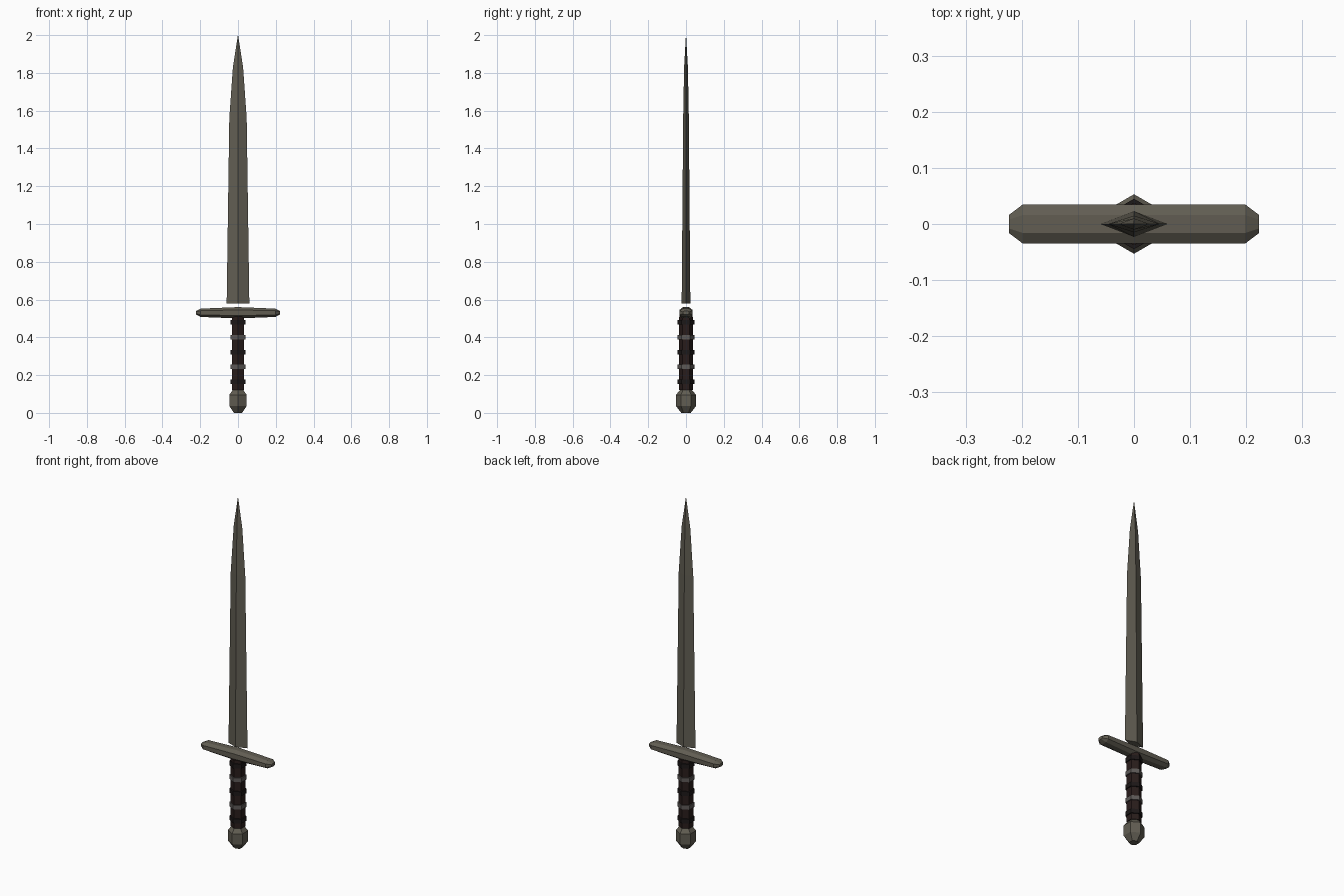
import bpy, bmesh
from math import cos, sin, tau

cube = bpy.data.objects.get("Cube")
if cube:
    bpy.data.objects.remove(cube)


def material(name, color):
    m = bpy.data.materials.new(name)
    m.use_nodes = True
    m.diffuse_color = (*color, 1)
    bsdf = m.node_tree.nodes["Principled BSDF"]
    bsdf.inputs["Base Color"].default_value = (*color, 1)
    return m


steel = material("dull steel", (0.12, 0.11, 0.085))
leather = material("dark brown leather", (0.022, 0.012, 0.011))
black = material("black leather", (0.012, 0.009, 0.009))
ring = material("grey ring", (0.11, 0.10, 0.095))


def loft(name, sections, mat):
    """Bridge matching rings of points and cap both ends."""
    bm = bmesh.new()
    rings = [[bm.verts.new(p) for p in s] for s in sections]
    for a, b in zip(rings, rings[1:]):
        for i in range(len(a)):
            j = (i + 1) % len(a)
            bm.faces.new((a[i], a[j], b[j], b[i]))
    bm.faces.new(rings[0])
    bm.faces.new(rings[-1])
    bmesh.ops.remove_doubles(bm, verts=bm.verts, dist=0.0001)
    bmesh.ops.recalc_face_normals(bm, faces=bm.faces)
    mesh = bpy.data.meshes.new(name)
    bm.to_mesh(mesh)
    bm.free()
    mesh.materials.append(mat)
    obj = bpy.data.objects.new(name, mesh)
    bpy.context.collection.objects.link(obj)
    return obj


def polygon(z, rx, ry, sides):
    """Horizontal ring with a corner on the front and back."""
    return [(rx * sin(tau * i / sides), ry * cos(tau * i / sides), z)
            for i in range(sides)]


# Blade: diamond section narrowing to a point
blade = [(0.58, 0.06, 0.023), (1.56, 0.046, 0.015),
         (1.83, 0.027, 0.010), (2.0, 0.0005, 0.0005)]
loft("blade", [polygon(z, w, t, 4) for z, w, t in blade], steel)


# Crossguard: eight-sided bar, thickest in the middle, with bevelled ends
def guard_section(x, y, flat_y, h, flat_h):
    corners = [(y, flat_h), (flat_y, h), (-flat_y, h), (-y, flat_h),
               (-y, -flat_h), (-flat_y, -h), (flat_y, -h), (y, -flat_h)]
    return [(x, a, 0.53 + b) for a, b in corners]


half = [(0, 0.035, 0.016, 0.03, 0.015), (0.198, 0.035, 0.016, 0.022, 0.011),
        (0.223, 0.016, 0.008, 0.009, 0.005)]
bar = [(-s[0], *s[1:]) for s in half[:0:-1]] + half
loft("crossguard", [guard_section(*s) for s in bar], steel)

# Grip with alternating raised bands
loft("grip", [polygon(z, 0.038, 0.038, 6) for z in (0.12, 0.51)], leather)
for i in range(5):
    z = 0.165 + 0.0785 * i
    metal = i % 2 == 1
    r, h = 0.045, 0.012
    profile = [(z - h, r), (z + h, r)]
    loft("grip_ring" if metal else "grip_band",
         [polygon(a, b, b, 6) for a, b in profile], ring if metal else black)

# Pommel: faceted six-sided knob
pommel = [(0, 0.025), (0.036, 0.053), (0.096, 0.053), (0.127, 0.027)]
loft("pommel", [polygon(z, r, r, 6) for z, r in pommel], steel)
